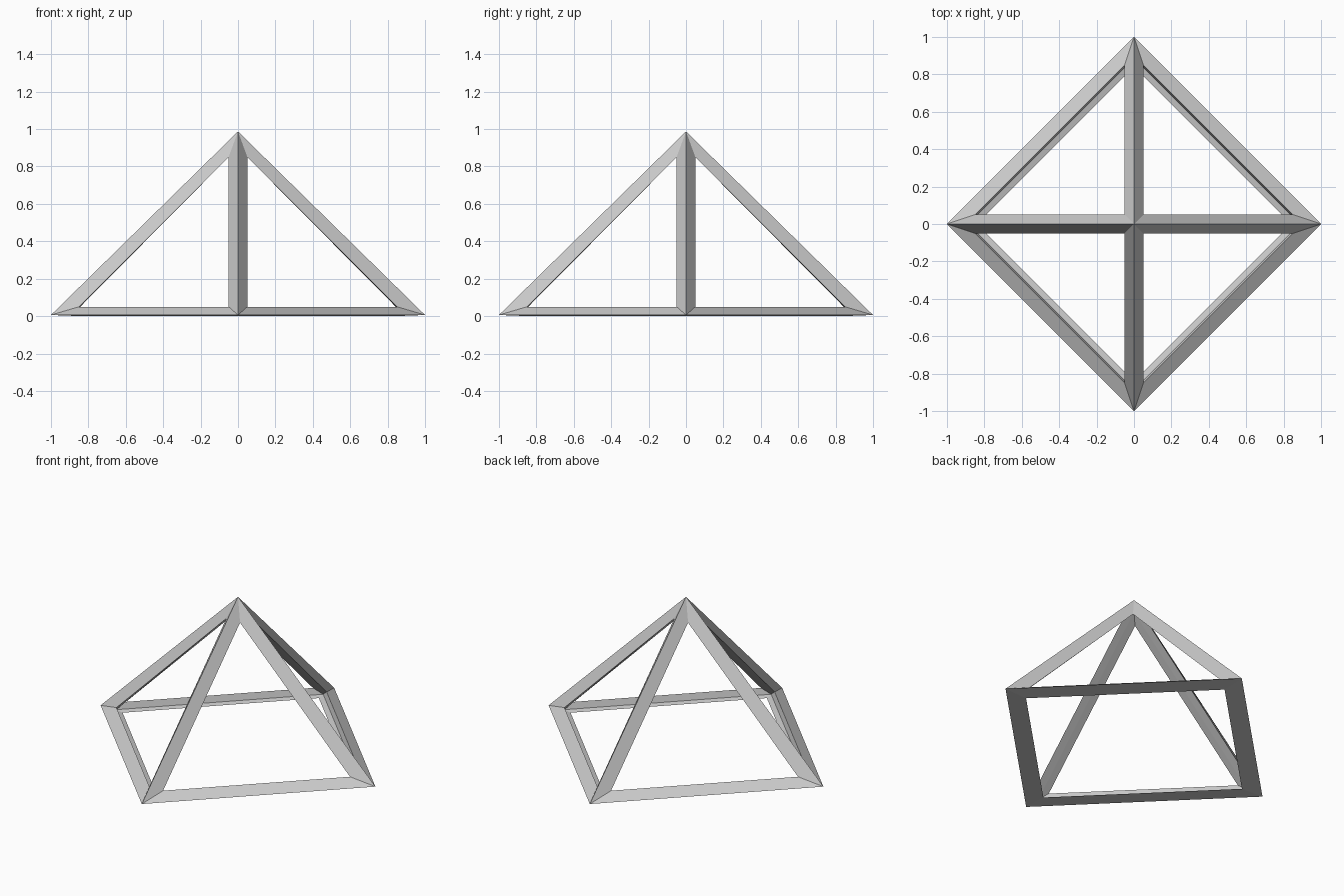
import bpy, bmesh
from mathutils import Vector

if "Cube" in bpy.data.objects:
    bpy.data.objects.remove(bpy.data.objects["Cube"])

# Square pyramid corners as unit directions: four base corners and the apex
base = [Vector(p) for p in ((1, 0, 0), (0, 1, 0), (-1, 0, 0), (0, -1, 0))]
apex = Vector((0, 0, 1))

bm = bmesh.new()

# Outer and inner ridge corners of the struts
outer = [bm.verts.new(v + Vector((0, 0, 0.006))) for v in base] + [bm.verts.new(apex * 0.987)]
inner = [bm.verts.new(v * 0.885 + Vector((0, 0, 0.008))) for v in base] + [bm.verts.new(apex * 0.905)]


def frame(ids, inset):
    """Border one pyramid face with outer and inner strips around its opening."""
    hole = [bm.verts.new(p) for p in inset]
    n = len(ids)
    for k in range(n):
        m = (k + 1) % n
        a, b = ids[k], ids[m]
        bm.faces.new((outer[a], outer[b], hole[m], hole[k]))
        bm.faces.new((inner[b], inner[a], hole[k], hole[m]))


# Sloping sides
for i in range(4):
    j = (i + 1) % 4
    corners = [base[i], base[j], apex]
    total = sum(corners, Vector())
    frame((i, j, 4), [c * 0.8 + total * 0.05 for c in corners])

# Square bottom
frame((3, 2, 1, 0), [base[i] * 0.84 for i in (3, 2, 1, 0)])

bmesh.ops.recalc_face_normals(bm, faces=bm.faces[:])
mesh = bpy.data.meshes.new("pyramid_frame")
bm.to_mesh(mesh)
bm.free()
bpy.context.collection.objects.link(bpy.data.objects.new("pyramid_frame", mesh))
